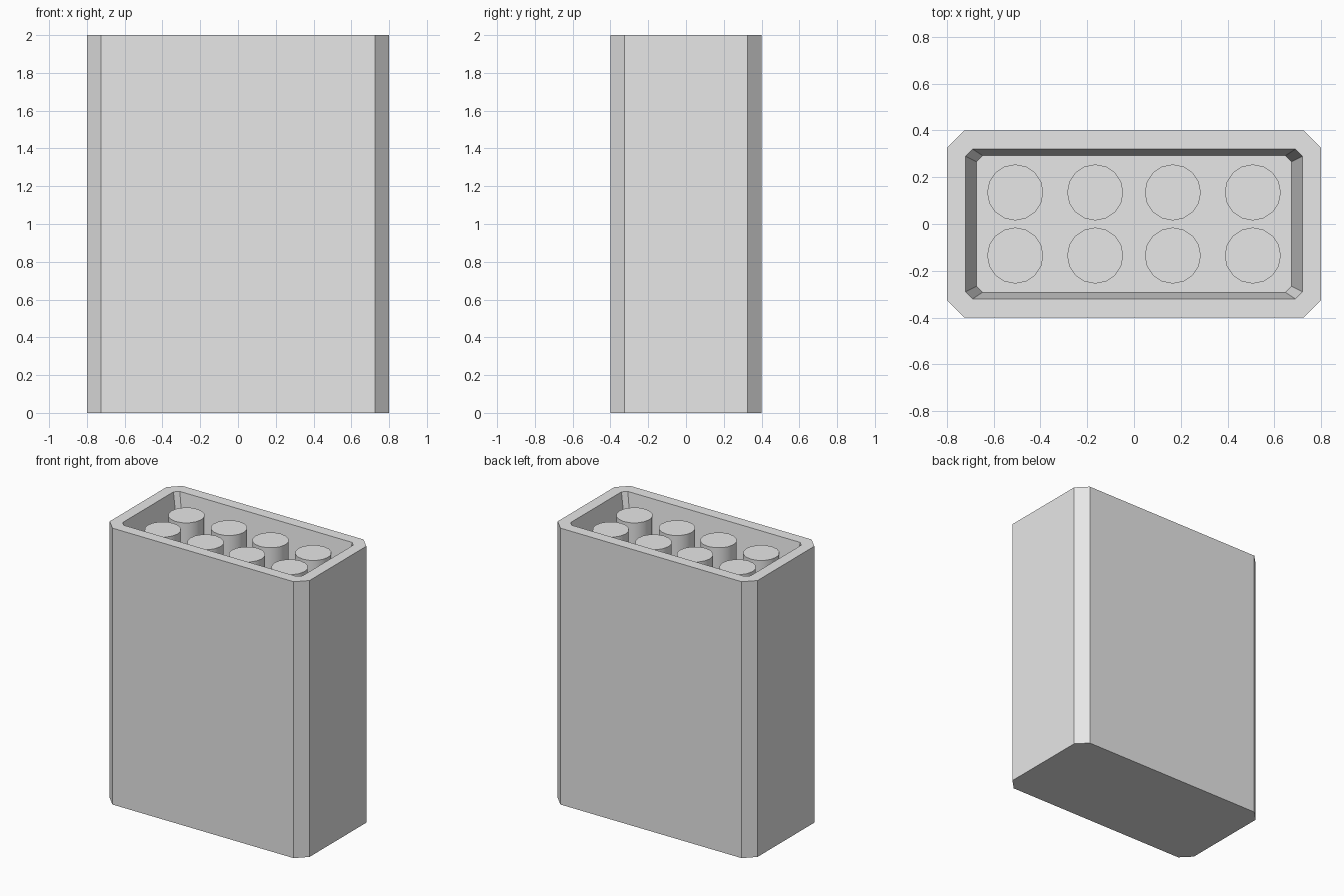
import bpy
import bmesh

cube = bpy.data.objects.get("Cube")
if cube:
    bpy.data.objects.remove(cube, do_unlink=True)

# Single light grey colour
grey = bpy.data.materials.new("light_grey")
grey.use_nodes = True
GREY = (0.8, 0.8, 0.8, 1)
grey.diffuse_color = GREY
grey.node_tree.nodes["Principled BSDF"].inputs["Base Color"].default_value = GREY

FLOOR_Z, PEG_TOP = 1.75, 1.947


def ring(bm, hx, hy, cut, z):
    """Rectangle with chamfered corners, counter-clockwise."""
    pts = [(hx, hy - cut), (hx - cut, hy), (cut - hx, hy), (-hx, hy - cut),
           (-hx, cut - hy), (cut - hx, -hy), (hx - cut, -hy), (hx, cut - hy)]
    return [bm.verts.new((x, y, z)) for x, y in pts]


def bridge(bm, a, b):
    for i in range(len(a)):
        j = (i + 1) % len(a)
        bm.faces.new((a[i], a[j], b[j], b[i]))


# Case: outer wall, flat rim, tapered recess and its floor
bm = bmesh.new()
rings = [ring(bm, 0.8, 0.4, 0.075, 0),
         ring(bm, 0.8, 0.4, 0.075, 2),
         ring(bm, 0.72, 0.32, 0.03, 2),
         ring(bm, 0.673, 0.292, 0.026, FLOOR_Z)]
for lower, upper in zip(rings, rings[1:]):
    bridge(bm, lower, upper)
bm.faces.new(rings[0][::-1])
bm.faces.new(rings[-1])
bmesh.ops.recalc_face_normals(bm, faces=bm.faces)
mesh = bpy.data.meshes.new("case")
bm.to_mesh(mesh)
bm.free()
case = bpy.data.objects.new("case", mesh)
bpy.context.collection.objects.link(case)
mesh.materials.append(grey)

# Two rows of four round pegs standing in the recess
for row, y in (("front", -0.135), ("back", 0.135)):
    for i, x in enumerate((-0.508, -0.166, 0.166, 0.508)):
        bpy.ops.mesh.primitive_cylinder_add(
            vertices=16, radius=0.12, depth=PEG_TOP - FLOOR_Z,
            location=(x, y, (PEG_TOP + FLOOR_Z) / 2))
        peg = bpy.context.object
        peg.name = f"{row}_peg_{i + 1}"
        peg.data.materials.append(grey)
        bpy.ops.object.shade_smooth_by_angle()
